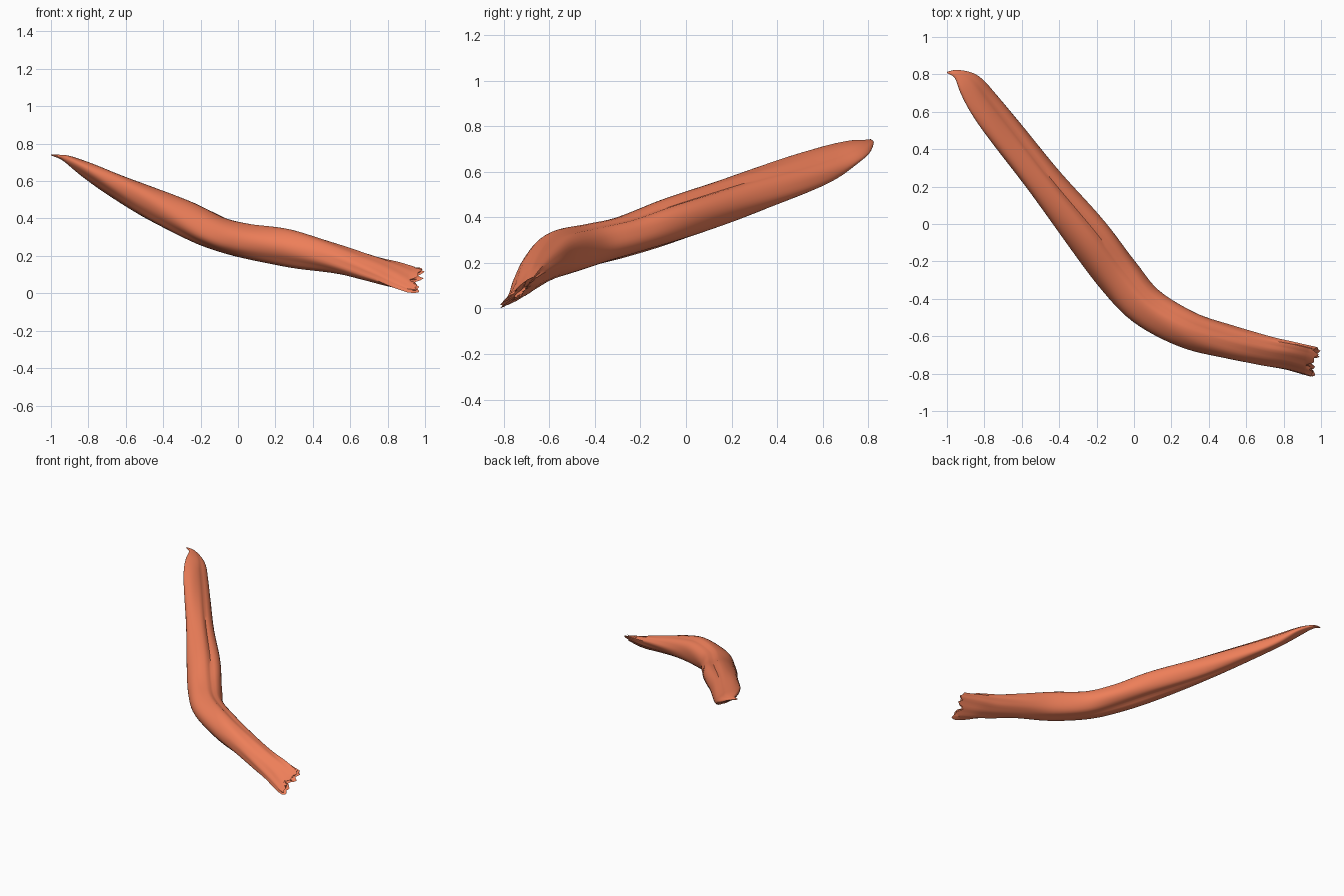
import bpy, bmesh, math, random
from mathutils import Vector

if "Cube" in bpy.data.objects:
    bpy.data.objects.remove(bpy.data.objects["Cube"])

random.seed(4)
SIDES, STEPS = 40, 6

# Stations along the muscle: x, y, z, half width, half height, sideways tilt
STATIONS = [
    (-1.0, .81, .74, .003, .003, 0),
    (-.945, .80, .727, .026, .012, -.005),
    (-.88, .745, .697, .066, .030, -.025),
    (-.80, .64, .648, .084, .050, -.043),
    (-.68, .485, .585, .092, .068, -.045),
    (-.475, .22, .485, .097, .092, -.025),
    (-.245, -.065, .385, .117, .100, -.005),
    (-.085, -.275, .313, .117, .092, 0),
    (.06, -.435, .274, .109, .095, 0),
    (.28, -.56, .240, .100, .102, 0),
    (.50, -.63, .193, .090, .082, .008),
    (.70, -.68, .138, .080, .063, .03),
    (.83, -.704, .102, .076, .046, .05),
    (.94, -.732, .072, .078, .022, .062),
]


def spline(p0, p1, p2, p3, t):
    return [.5 * (2*b + (c-a)*t + (2*a-5*b+4*c-d)*t*t + (3*b-a-3*c+d)*t**3)
            for a, b, c, d in zip(p0, p1, p2, p3)]


def bump(angle, centre, width):
    d = (angle - centre + math.pi) % (2*math.pi) - math.pi
    return math.exp(-(d/width)**2)


def section(angle, u):
    """Relative radius: lengthwise folds that fade out at the tip."""
    mid = max(0, math.sin(math.pi * min(u*1.15, 1)))
    end = max(0, (u - .7) / .3)
    r = 1.0
    r -= .15 * mid * bump(angle, 1.0 + .3*u, .16)      # long upper crease
    r += .04 * mid * bump(angle, .6, .3)               # fold beside it
    r -= .11 * mid * bump(angle, 5.3 - .5*u, .2)       # underside crease
    r -= .06 * mid * bump(angle, 3.6 + .4*u, .25)
    r += .018 * math.sin(3*angle + 17*u) + .014 * math.sin(5*angle - 29*u)
    r += .05 * end * math.sin(9*angle + 2*u)           # strands near the torn end
    return r


# Muscle body: rings lofted along the curve
pts = []
n = len(STATIONS)
for i in range(n - 1):
    quad = [STATIONS[min(max(i+k, 0), n-1)] for k in (-1, 0, 1, 2)]
    pts += [spline(*quad, s/STEPS) for s in range(STEPS)]
pts.append(list(STATIONS[-1]))

bm = bmesh.new()
rings = []
teeth = [random.uniform(-.012, .045) for _ in range(SIDES)]
teeth = [(teeth[j] + teeth[j-1]) / 2 + .014 * math.sin(j * 2*math.pi*9/SIDES)
         for j in range(SIDES)]
for i, (x, y, z, a, b, tilt) in enumerate(pts):
    p, q = pts[max(i-1, 0)], pts[min(i+1, len(pts)-1)]
    along = Vector((q[0]-p[0], q[1]-p[1], 0)).normalized()
    across = Vector((-along.y, along.x, 0))
    u = i / (len(pts)-1)
    ring = []
    for j in range(SIDES):
        t = 2*math.pi*j/SIDES
        r = section(t, u)
        lift = r * (b*math.sin(t) + tilt*math.cos(t))
        co = Vector((x, y, z + lift)) + across*(a*r*math.cos(t))
        if i == len(pts)-1:
            co += along * teeth[j]
        co.z = max(co.z, 0)
        ring.append(bm.verts.new(co))
    rings.append(ring)

# Torn end: folded inward to a shallow hollow
last = rings[-1]
centre = Vector(pts[-1][:3])
for scale, back in ((.72, .0), (.35, -.03)):
    ring = []
    for v in last:
        jag = random.uniform(-.015, .015)
        flat = v.co - centre
        flat -= along * flat.dot(along) * .5
        ring.append(bm.verts.new(centre + flat*scale + along*(back + jag)))
    rings.append(ring)

for r0, r1 in zip(rings, rings[1:]):
    for j in range(SIDES):
        k = (j+1) % SIDES
        bm.faces.new((r0[j], r0[k], r1[k], r1[j]))
bm.faces.new(rings[0])
bm.faces.new(rings[-1])
bmesh.ops.recalc_face_normals(bm, faces=bm.faces)

mesh = bpy.data.meshes.new("muscle")
bm.to_mesh(mesh)
bm.free()
muscle = bpy.data.objects.new("muscle", mesh)
bpy.context.collection.objects.link(muscle)

mat = bpy.data.materials.new("muscle_red")
mat.diffuse_color = (.85, .21, .1, 1)
mat.use_nodes = True
mat.node_tree.nodes["Principled BSDF"].inputs["Base Color"].default_value = mat.diffuse_color
mesh.materials.append(mat)

bpy.context.view_layer.objects.active = muscle
muscle.select_set(True)
bpy.ops.object.shade_smooth_by_angle(angle=math.radians(40))
